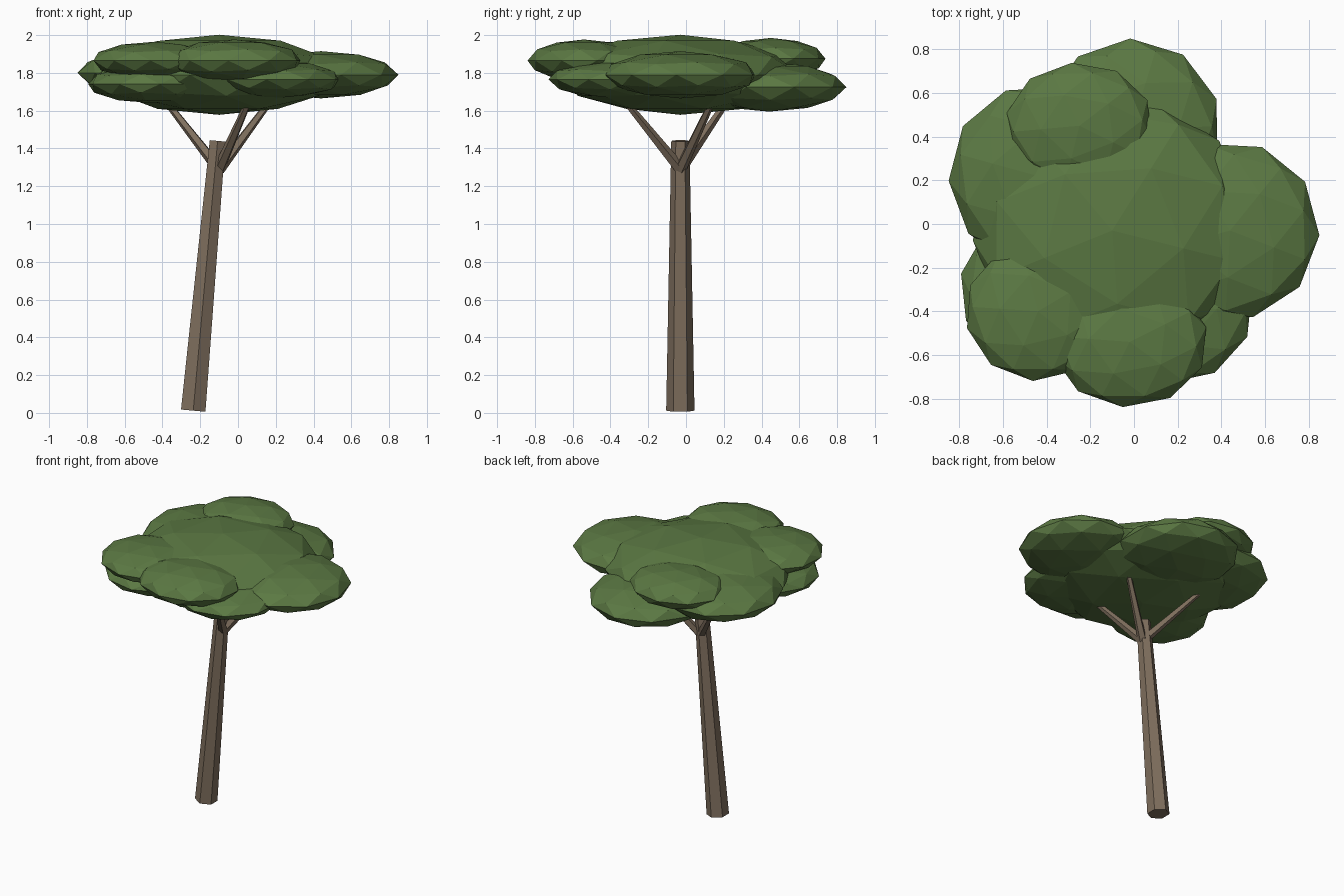
import bpy, math
from mathutils import Vector, Matrix

if "Cube" in bpy.data.objects:
    bpy.data.objects.remove(bpy.data.objects["Cube"])


def material(name, rgb):
    m = bpy.data.materials.new(name)
    m.diffuse_color = (*rgb, 1)
    m.use_nodes = True
    m.node_tree.nodes["Principled BSDF"].inputs["Base Color"].default_value = m.diffuse_color
    return m


bark = material("bark brown", (0.21, 0.157, 0.11))
leaf = material("leaf green", (0.105, 0.19, 0.056))


def limb(name, a, b, r1, r2, sides, spin=0):
    """Tapered prism from point a to point b."""
    a, b = Vector(a), Vector(b)
    d = b - a
    bpy.ops.mesh.primitive_cone_add(vertices=sides, radius1=r1, radius2=r2, depth=d.length)
    o = bpy.context.object
    o.name = name
    tilt = Vector((0, 0, 1)).rotation_difference(d).to_matrix().to_4x4()
    o.data.transform(Matrix.Translation((a + b) / 2) @ tilt @ Matrix.Rotation(spin, 4, 'Z'))
    o.data.materials.append(bark)


def clump(name, centre, rx, ry, rz, tip):
    """Flattened low-poly sphere with one rim corner pointing at angle tip (degrees)."""
    bpy.ops.mesh.primitive_ico_sphere_add(subdivisions=2, radius=1)
    o = bpy.context.object
    o.name = name
    o.data.transform(Matrix.Translation(centre) @ Matrix.Diagonal((rx, ry, rz, 1))
                     @ Matrix.Rotation(math.radians(tip - 18), 4, 'Z'))
    o.data.materials.append(leaf)


# leaning six-sided trunk
limb("trunk", (-0.237, -0.03, 0.012), (-0.108, -0.03, 1.44), 0.075, 0.048, 6)

# three branches spreading into the crown
fork = Vector((-0.1, -0.03, 1.29))
for name, dx, dy in (("left", -0.25, 0.22), ("right", 0.24, 0.15), ("front", 0.14, -0.26)):
    limb(name + "_branch", fork, fork + Vector((dx, dy, 0.32)) * 1.25, 0.032, 0.016, 5)

# crown: broad core surrounded by flattened clumps
clump("crown_core", (-0.1, -0.03, 1.79), 0.64, 0.64, 0.212, 4)
for name, c, rx, ry, rz, tip in (
    ("right", (0.44, -0.03, 1.79), 0.41, 0.41, 0.125, -3),
    ("back", (-0.01, 0.44, 1.725), 0.41, 0.41, 0.13, 91),
    ("upper_back", (-0.25, 0.45, 1.875), 0.34, 0.29, 0.11, 60),
    ("left", (-0.44, 0.22, 1.80), 0.41, 0.42, 0.13, 183),
    ("front_left", (-0.44, -0.40, 1.865), 0.335, 0.32, 0.1, 266),
    ("front", (-0.02, -0.54, 1.865), 0.36, 0.30, 0.112, 265),
    ("low_front_right", (0.19, -0.37, 1.765), 0.36, 0.36, 0.1, 300),
    ("low_front_left", (-0.45, -0.30, 1.74), 0.35, 0.35, 0.1, 168),
):
    clump(name + "_clump", c, rx, ry, rz, tip)
